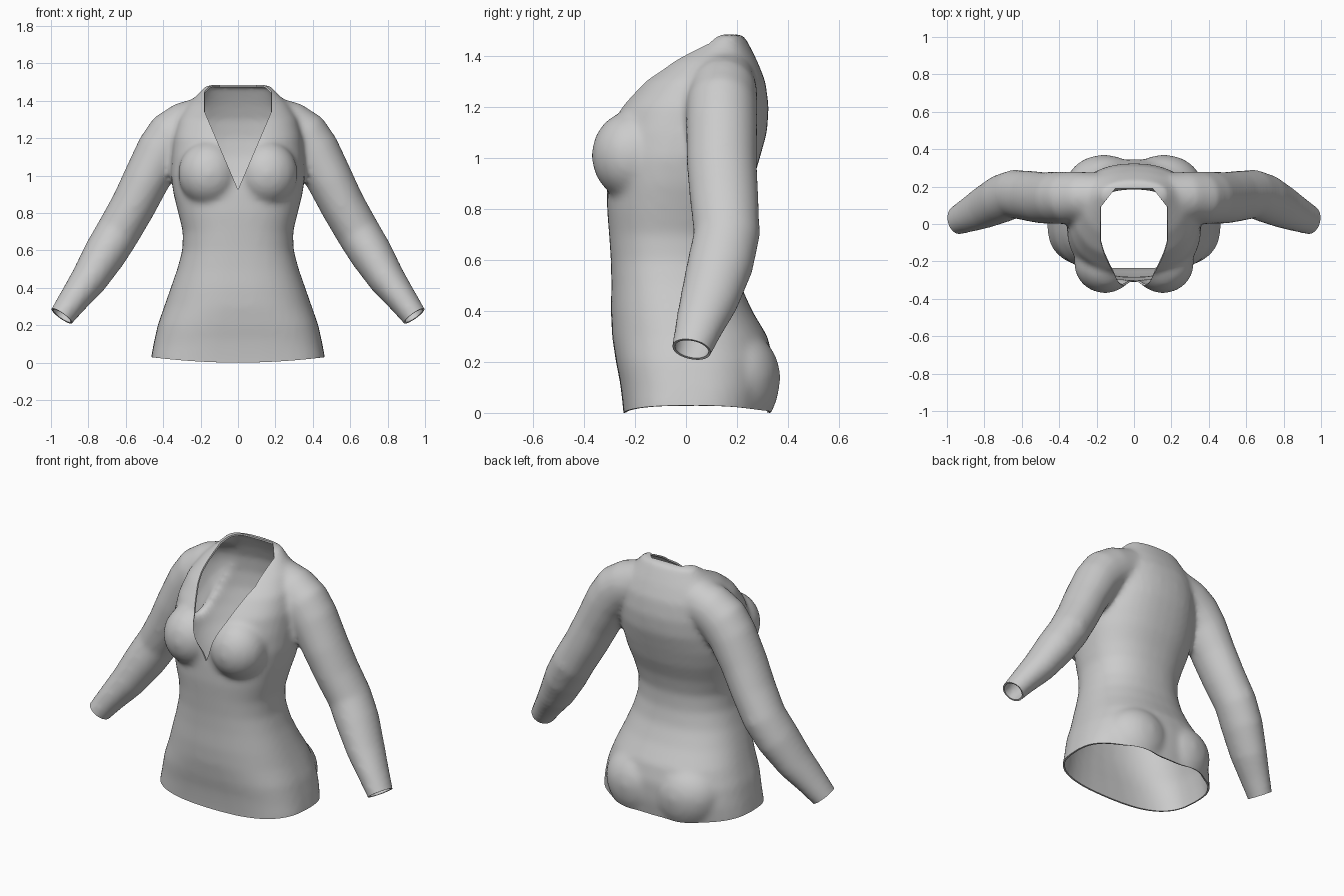
import bpy, bmesh, math
from mathutils import Vector, Matrix

if "Cube" in bpy.data.objects:
    bpy.data.objects.remove(bpy.data.objects["Cube"])

N = 40
bm = bmesh.new()


def loft(rings):
    """Skin a closed solid through a list of point rings."""
    rows = [[bm.verts.new(p) for p in r] for r in rings]
    for a, b in zip(rows, rows[1:]):
        for i in range(N):
            j = (i + 1) % N
            bm.faces.new((a[i], a[j], b[j], b[i]))
    bm.faces.new(rows[0][::-1])
    bm.faces.new(rows[-1])


def blob(center, radii):
    """Ellipsoid that is blended into the body."""
    m = Matrix.Translation(center) @ Matrix.Diagonal((*radii, 1))
    bmesh.ops.create_uvsphere(bm, u_segments=32, v_segments=20, radius=1, matrix=m)


def torso_ring(z, hw, yf, yb, ef):
    """Oval section: half width, front y, back y, front squareness."""
    cy, pts = (yf + yb) / 2, []
    for i in range(N):
        t = 2 * math.pi * i / N
        c, s = math.cos(t), math.sin(t)
        e = 2 / (ef if s < 0 else 2.3)
        pts.append((hw * math.copysign(abs(c) ** e, c),
                    cy + (yb - yf) / 2 * math.copysign(abs(s) ** e, s), z))
    return pts


# Torso sections from hem to neck
TORSO = [(-.06, .47, -.24, .31, 3.2), (.03, .465, -.245, .33, 3.2), (.1, .452, -.255, .345, 3),
         (.2, .43, -.275, .345, 2.8), (.3, .395, -.29, .32, 2.5), (.4, .36, -.295, .26, 2.4),
         (.5, .325, -.293, .215, 2.4), (.6, .298, -.295, .195, 2.4), (.7, .295, -.302, .195, 2.4),
         (.8, .32, -.31, .22, 2.4), (.9, .345, -.31, .26, 2.4), (1.0, .36, -.305, .29, 2.4),
         (1.1, .355, -.295, .318, 2.4), (1.2, .345, -.26, .325, 2.4), (1.3, .32, -.18, .312, 2.4),
         (1.38, .27, -.08, .28, 2.3), (1.44, .21, .02, .25, 2.2), (1.485, .17, .1, .225, 2)]
loft([torso_ring(*r) for r in TORSO])

# Sleeve path: x, y, z, radius across, radius front to back
ARM = [(.12, .15, 1.31, .13, .12), (.28, .145, 1.255, .14, .135), (.35, .14, 1.205, .145, .14),
       (.41, .14, 1.13, .135, .14), (.49, .14, .98, .125, .138), (.56, .15, .84, .12, .135),
       (.64, .16, .70, .118, .13), (.71, .135, .585, .115, .13), (.80, .09, .44, .098, .115),
       (.88, .05, .335, .08, .095), (.945, .02, .245, .068, .078), (.98, 0, .195, .064, .074)]
for side in (1, -1):
    pts = [Vector(a[:3]) for a in ARM]
    rings = []
    for k, a in enumerate(ARM):
        d = (pts[min(k + 1, len(pts) - 1)] - pts[max(k - 1, 0)]).normalized()
        u = Vector((0, 1, 0)).cross(d).normalized()
        v = d.cross(u)
        ring = []
        for i in range(N):
            t = 2 * math.pi * i / N
            p = pts[k] + u * (a[3] * math.cos(t)) + v * (a[4] * math.sin(t))
            ring.append((side * p.x, p.y, p.z))
        rings.append(ring)
    loft(rings)
    # Bust and seat
    blob((side * .155, -.21, 1.01), (.165, .16, .175))
    blob((side * .16, .19, .14), (.21, .18, .19))

bmesh.ops.recalc_face_normals(bm, faces=bm.faces[:])
mesh = bpy.data.meshes.new("blouse")
bm.to_mesh(mesh)
bm.free()
blouse = bpy.data.objects.new("blouse", mesh)
bpy.context.collection.objects.link(blouse)
bpy.context.view_layer.objects.active = blouse
blouse.select_set(True)

# Fuse the solids into one soft skin
rm = blouse.modifiers.new("fuse", 'REMESH')
rm.mode = 'VOXEL'
rm.voxel_size = .016
sm = blouse.modifiers.new("soften", 'SMOOTH')
sm.factor, sm.iterations = .5, 10
for m in ("fuse", "soften"):
    bpy.ops.object.modifier_apply(modifier=m)

bm = bmesh.new()
bm.from_mesh(blouse.data)


def cut(co, no, test=lambda c: True, clear=True):
    """Slice the faces that pass the test, optionally removing the far side."""
    faces = [f for f in bm.faces if test(f.calc_center_median())]
    geom = list({e for f in faces for e in f.edges} | {v for f in faces for v in f.verts}) + faces
    bmesh.ops.bisect_plane(bm, geom=geom, plane_co=co, plane_no=no, clear_outer=clear, dist=1e-5)


# Open hem and cuffs
cut((0, 0, .03), (0, 0, -1), lambda c: abs(c.x) < .6)
for s in (1, -1):
    cut((s * .94, .02, .248), (s * .57, -.2, -.80), lambda c: c.x * s > .7)

# Open V neckline: a convex region bounded by planes
neck = [((0, .19, 0), (0, 1, 0))]
for s in (1, -1):
    neck += [((0, 0, .925), (s * .42, 0, -.18)), ((s * .18, 0, 0), (s, 0, 0)),
             ((s * .18, .09, 0), (s * .1, .08, 0))]
neck = [(Vector(c), Vector(n).normalized()) for c, n in neck]
for c, n in neck:
    cut(c, n, lambda p: p.z > .85 and abs(p.x) < .3, False)
gone = [f for f in bm.faces
        if f.calc_center_median().z > .9
        and all((f.calc_center_median() - c).dot(n) < 0 for c, n in neck)]
bmesh.ops.delete(bm, geom=gone, context='FACES')

# Hem dips at the middle of front and back
for v in bm.verts:
    if v.co.z < .13 and abs(v.co.x) < .47:
        v.co.z -= .03 * (1 - (v.co.x / .47) ** 2) * (.13 - v.co.z) / .1
bm.to_mesh(blouse.data)
bm.free()

# Thin cloth thickness
so = blouse.modifiers.new("cloth", 'SOLIDIFY')
so.thickness, so.offset = .01, -1
bpy.ops.object.modifier_apply(modifier="cloth")

grey = bpy.data.materials.new("light grey cloth")
grey.diffuse_color = (.6, .6, .6, 1)
grey.use_nodes = True
grey.node_tree.nodes["Principled BSDF"].inputs["Base Color"].default_value = grey.diffuse_color
blouse.data.materials.clear()
blouse.data.materials.append(grey)
bpy.ops.object.shade_smooth_by_angle(angle=math.radians(50))
